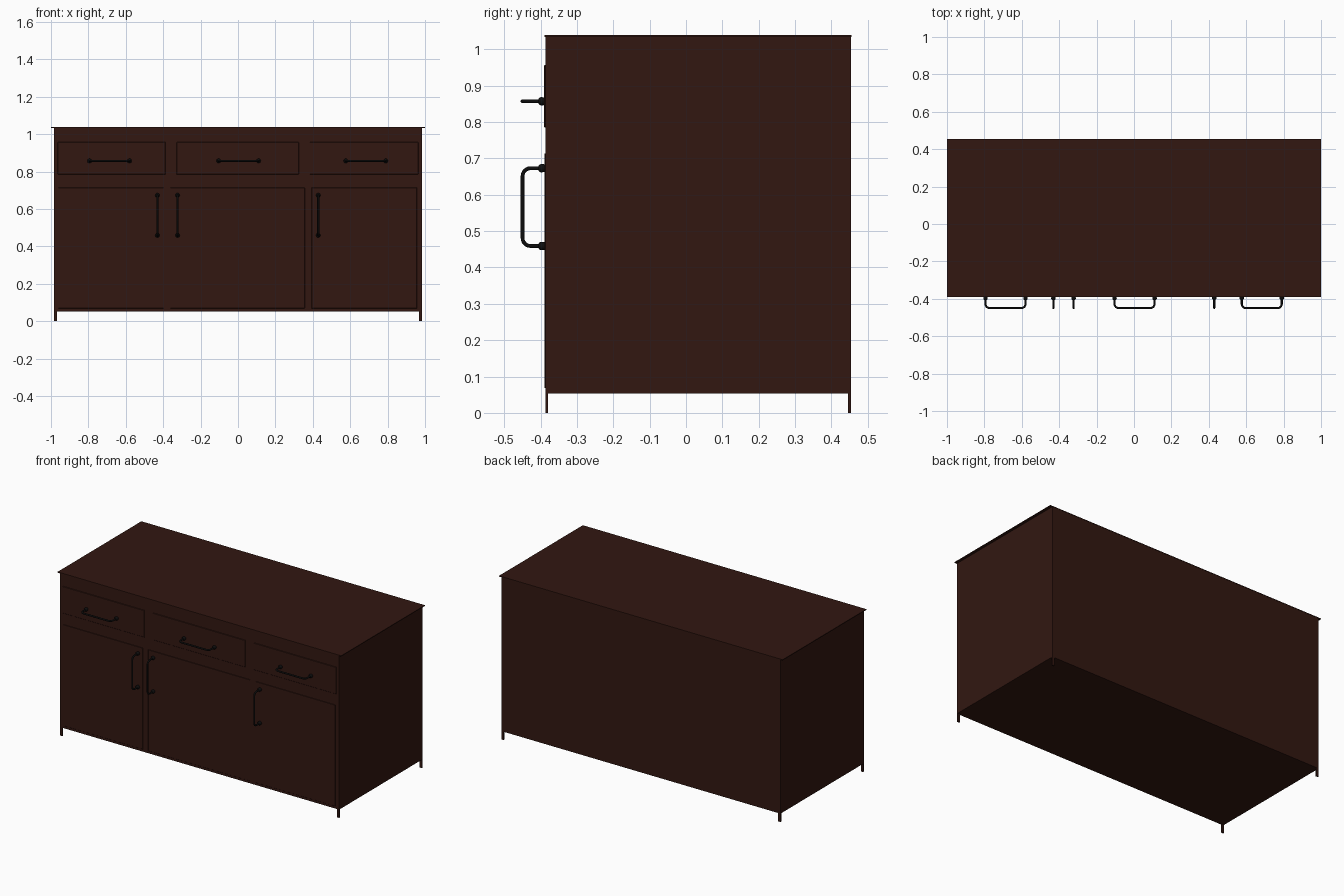
import bpy, bmesh, math
from mathutils import Vector

if "Cube" in bpy.data.objects:
    bpy.data.objects.remove(bpy.data.objects["Cube"])


def material(name, rgb):
    m = bpy.data.materials.new(name)
    m.diffuse_color = (*rgb, 1)
    m.use_nodes = True
    m.node_tree.nodes["Principled BSDF"].inputs["Base Color"].default_value = m.diffuse_color
    return m


WOOD = material("dark_wood", (0.032, 0.0085, 0.0055))
METAL = material("black_metal", (0.004, 0.004, 0.004))
FRONT, BACK = -0.387, 0.454


def box(name, x, y, z, bevel=0):
    bm = bmesh.new()
    bmesh.ops.create_cube(bm, size=1)
    for v in bm.verts:
        v.co = Vector([(r[0] + r[1]) / 2 + c * (r[1] - r[0]) for r, c in zip((x, y, z), v.co)])
    me = bpy.data.meshes.new(name)
    bm.to_mesh(me)
    bm.free()
    ob = bpy.data.objects.new(name, me)
    bpy.context.collection.objects.link(ob)
    me.materials.append(WOOD)
    if bevel:
        mod = ob.modifiers.new("bevel", 'BEVEL')
        mod.width = bevel
    return ob


def handle(name, x, z, vertical):
    """Bent bar pull centred at x, z with a round collar at each foot."""
    half, out, r = 0.107, FRONT - 0.0625, 0.022
    # Side profile as (along, depth), with rounded corners
    side = [(half, FRONT)]
    side += [(half - r + r * math.cos(a), out + r - r * math.sin(a))
             for a in (i * math.pi / 12 for i in range(7))]
    path = side + [(-u, y) for u, y in reversed(side)]
    cu = bpy.data.curves.new(name, 'CURVE')
    cu.dimensions = '3D'
    cu.bevel_depth = 0.0055
    cu.bevel_resolution = 3
    cu.use_fill_caps = True
    cu.materials.append(METAL)

    def spline(points, radii):
        s = cu.splines.new('POLY')
        s.points.add(len(points) - 1)
        for p, (u, y), rad in zip(s.points, points, radii):
            p.co = (x, y, z + u, 1) if vertical else (x + u, y, z, 1)
            p.radius = rad
        s.use_smooth = True

    spline(path, [1] * len(path))
    for u in (-half, half):
        spline([(u, FRONT), (u, FRONT - 0.012), (u, FRONT - 0.017), (u, FRONT - 0.019)],
               [2.0, 2.2, 1.7, 1.0])
    ob = bpy.data.objects.new(name, cu)
    bpy.context.collection.objects.link(ob)


# Cabinet body and thin overhanging top
box("cabinet_body", (-0.984, 0.984), (FRONT, BACK), (0.053, 1.035))
box("table_top", (-1, 1), (FRONT - 0.002, BACK + 0.001), (1.034, 1.039))

# Thin corner feet
for sx in (-1, 1):
    xs = sorted((sx * 0.984, sx * 0.968))
    box("front_foot", xs, (FRONT, FRONT + 0.008), (0, 0.055))
    box("back_foot", xs, (BACK - 0.008, BACK), (0, 0.055))

# Raised drawer fronts and doors
for x0, x1 in ((-0.965, -0.387), (-0.329, 0.325), (0.384, 0.965)):
    box("drawer_front", (x0, x1), (FRONT - 0.003, FRONT + 0.005), (0.785, 0.957), 0.002)
for x0, x1 in ((-0.96, -0.398), (-0.362, 0.357), (0.393, 0.957)):
    box("door", (x0, x1), (FRONT - 0.002, FRONT + 0.005), (0.068, 0.714), 0.0015)

# Drawer pulls and door pulls
for x in (-0.687, 0.003, 0.683):
    handle("drawer_handle", x, 0.857, False)
for x in (-0.431, -0.323, 0.429):
    handle("door_handle", x, 0.566, True)
